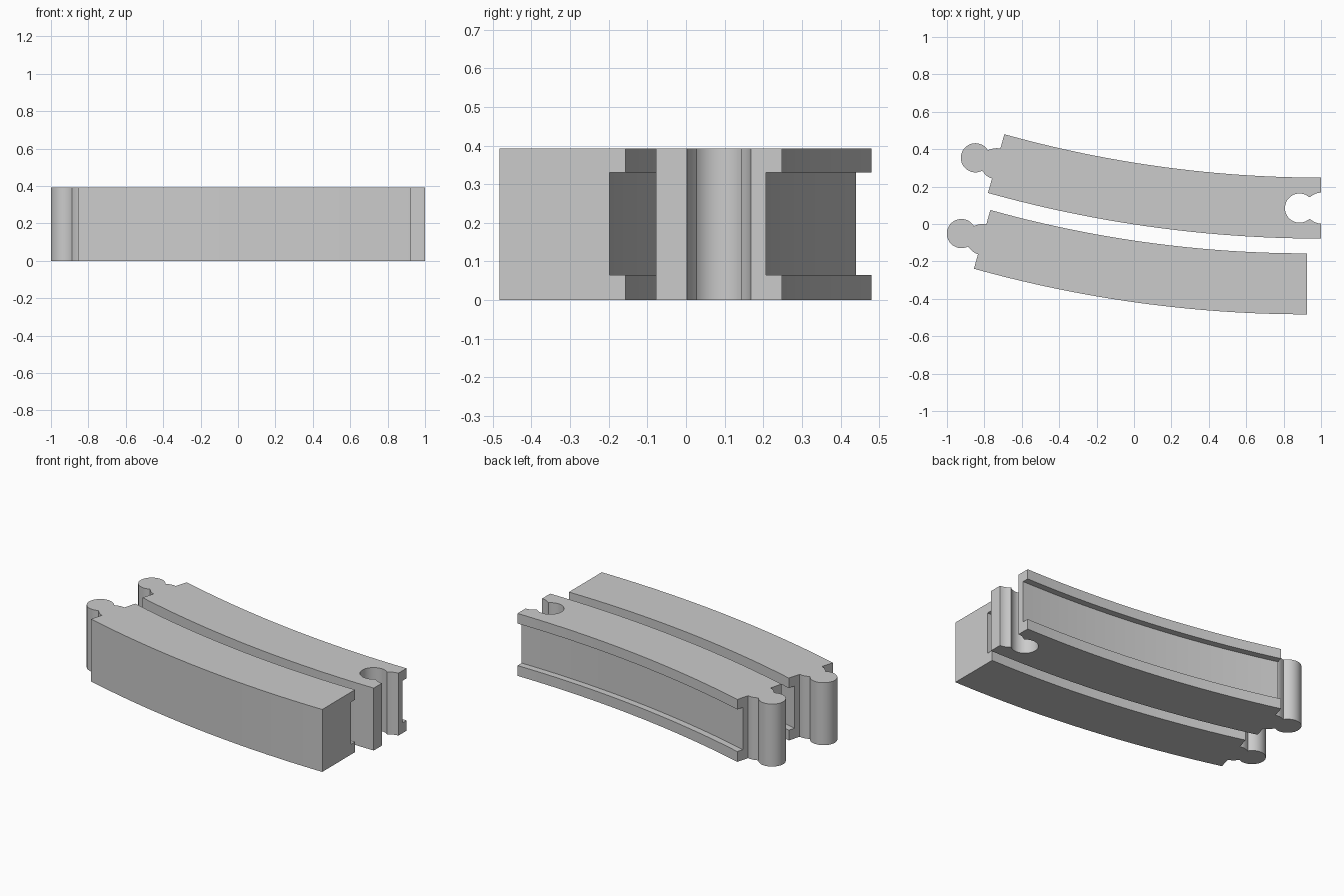
import bpy, bmesh, math
from mathutils import Matrix, Vector

cube = bpy.data.objects.get("Cube")
if cube:
    bpy.data.objects.remove(cube, do_unlink=True)

R_IN, WIDTH, HEIGHT = 6.296, 0.326, 0.393   # inner radius, track width, height
SWEEP = math.radians(15.6)
SEGMENTS = 32
GROOVE = 0.041                              # depth of the channel on the inner side

grey = bpy.data.materials.new("light_grey")
grey.use_nodes = True
grey.diffuse_color = (0.6, 0.6, 0.6, 1)
grey.node_tree.nodes["Principled BSDF"].inputs["Base Color"].default_value = (0.6, 0.6, 0.6, 1)


def finish(bm, name):
    bmesh.ops.recalc_face_normals(bm, faces=bm.faces)
    mesh = bpy.data.meshes.new(name)
    bm.to_mesh(mesh)
    bm.free()
    mesh.materials.append(grey)
    obj = bpy.data.objects.new(name, mesh)
    bpy.context.collection.objects.link(obj)
    return obj


def curved_body(name, end_x, front_y):
    """Sweep a C-shaped section along an arc that starts at the right end."""
    out = R_IN + WIDTH
    section = [(out, 0), (out, HEIGHT), (R_IN, HEIGHT), (R_IN, 0.33),
               (R_IN + GROOVE, 0.33), (R_IN + GROOVE, 0.065), (R_IN, 0.065), (R_IN, 0)]
    centre_y = front_y + out
    bm = bmesh.new()
    rings = []
    for i in range(SEGMENTS + 1):
        a = SWEEP * i / SEGMENTS
        rings.append([bm.verts.new((end_x - r * math.sin(a), centre_y - r * math.cos(a), z))
                      for r, z in section])
    n = len(section)
    for a, b in zip(rings, rings[1:]):
        for k in range(n):
            bm.faces.new((a[k], a[(k + 1) % n], b[(k + 1) % n], b[k]))
    bm.faces.new(rings[0])
    bm.faces.new(rings[-1])
    return finish(bm, name)


def connector(name, origin, angle, z0, z1):
    """Round knob on a flared neck, pointing along -x and turned by angle."""
    cu, r = 0.115, 0.078
    side = [(-0.02, 0.083), (0, 0.083), (0.016, 0.081), (0.032, 0.076), (0.046, 0.068)]
    start = math.radians(133)               # where the neck meets the knob
    arc = [(cu + r * math.cos(start - 2 * start * i / 32),
            r * math.sin(start - 2 * start * i / 32)) for i in range(33)]
    outline = side + arc + [(u, -v) for u, v in reversed(side)]
    bm = bmesh.new()
    face = bm.faces.new([bm.verts.new((-u, v, z0)) for u, v in outline])
    top = bmesh.ops.extrude_face_region(bm, geom=[face])["geom"]
    bmesh.ops.translate(bm, vec=(0, 0, z1 - z0),
                        verts=[g for g in top if isinstance(g, bmesh.types.BMVert)])
    turn = Matrix.Translation(Vector((*origin, 0))) @ Matrix.Rotation(angle, 4, 'Z')
    bmesh.ops.transform(bm, matrix=turn, verts=bm.verts)
    return finish(bm, name)


def combine(obj, tool, operation):
    mod = obj.modifiers.new(operation, 'BOOLEAN')
    mod.operation, mod.solver, mod.object = operation, 'EXACT', tool
    bpy.context.view_layer.objects.active = obj
    bpy.ops.object.modifier_apply(modifier=mod.name)
    bpy.data.objects.remove(tool, do_unlink=True)


def track(name, end_x, front_y, socket):
    body = curved_body(name, end_x, front_y)
    mid = R_IN + WIDTH / 2
    centre_y = front_y + R_IN + WIDTH
    # knob on the left end
    tip = (end_x - mid * math.sin(SWEEP), centre_y - mid * math.cos(SWEEP))
    combine(body, connector("knob", tip, -SWEEP, 0, HEIGHT), 'UNION')
    # matching socket in the right end
    if socket:
        hole = connector("socket_cutter", (end_x, front_y + WIDTH / 2), 0, -0.1, HEIGHT + 0.1)
        hole.hide_render = True
        combine(body, hole, 'DIFFERENCE')
    bpy.ops.object.select_all(action='DESELECT')
    body.select_set(True)
    bpy.context.view_layer.objects.active = body
    bpy.ops.object.shade_smooth_by_angle(angle=math.radians(25))


track("front_end_section", 0.925, -0.483, False)
track("back_middle_section", 1.0, -0.078, True)
